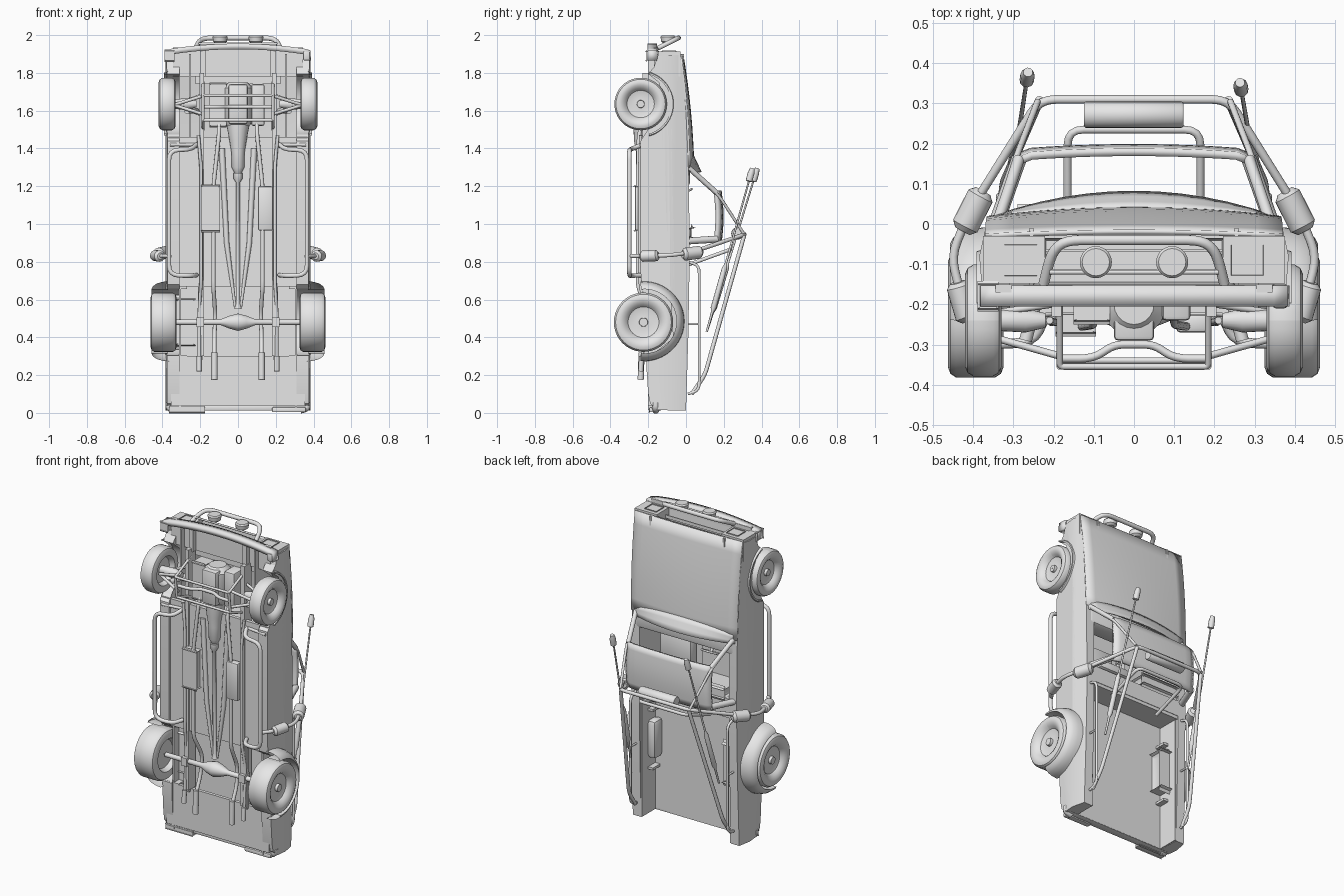
import bpy, bmesh, math
from mathutils import Vector

if "Cube" in bpy.data.objects:
    bpy.data.objects.remove(bpy.data.objects["Cube"])

# Pickup standing on its tail: z = forward, y = vehicle up, x = width
GREY = bpy.data.materials.new("body_grey")
GREY.diffuse_color = (0.8, 0.8, 0.8, 1)
GREY.use_nodes = True
GREY.node_tree.nodes["Principled BSDF"].inputs["Base Color"].default_value = GREY.diffuse_color

def finish(name, bm, angle=35):
    bmesh.ops.recalc_face_normals(bm, faces=bm.faces[:])
    me = bpy.data.meshes.new(name)
    bm.to_mesh(me); bm.free()
    me.materials.append(GREY)
    ob = bpy.data.objects.new(name, me)
    bpy.context.collection.objects.link(ob)
    bpy.ops.object.select_all(action='DESELECT')
    ob.select_set(True)
    bpy.context.view_layer.objects.active = ob
    bpy.ops.object.shade_smooth_by_angle(angle=math.radians(angle))
    return ob

def sides(mirror):
    return (1, -1) if mirror else (1,)

def box(name, x, y, z, mirror=False, bevel=0, inset=None):
    for s in sides(mirror):
        bm = bmesh.new()
        bmesh.ops.create_cube(bm, size=1)
        for v in bm.verts:
            v.co = Vector((s * (x[0] + (v.co.x + .5) * (x[1] - x[0])),
                           y[0] + (v.co.y + .5) * (y[1] - y[0]),
                           z[0] + (v.co.z + .5) * (z[1] - z[0])))
        if inset:   # recess the face that looks forward
            f = max(bm.faces, key=lambda f: f.calc_center_median().z)
            bmesh.ops.inset_region(bm, faces=[f], thickness=inset[0])
            bmesh.ops.translate(bm, verts=f.verts[:], vec=(0, 0, -inset[1]))
        if bevel:
            bmesh.ops.bevel(bm, geom=bm.edges[:], offset=bevel, segments=2, affect='EDGES', profile=.5)
        finish(name, bm)

def tube(name, pts, r, mirror=False, bend=.04, closed=False):
    """Round bar; r may be one radius or one radius per point."""
    P = [Vector(p) for p in pts]
    if isinstance(r, (list, tuple)):
        R = list(r)
    else:
        out = [P[0]]
        for a, b, c in zip(P, P[1:], P[2:]):
            da, dc = a - b, c - b
            p = b + da.normalized() * min(bend, da.length * .45)
            q = b + dc.normalized() * min(bend, dc.length * .45)
            out += [(1-t)**2 * p + 2*t*(1-t) * b + t*t * q for t in (0, .25, .5, .75, 1)]
        P = out + [P[-1]]
        R = [r] * len(P)
    for s in sides(mirror):
        cu = bpy.data.curves.new(name, 'CURVE')
        cu.dimensions = '3D'
        cu.bevel_depth = 1
        cu.bevel_resolution = 8 if max(R) > .025 else 3
        cu.use_fill_caps = True
        sp = cu.splines.new('POLY')
        sp.points.add(len(P) - 1)
        sp.use_cyclic_u = closed
        for pt, p, rr in zip(sp.points, P, R):
            pt.co = (s * p.x, p.y, p.z, 1)
            pt.radius = rr
        sp.use_smooth = True
        cu.materials.append(GREY)
        bpy.context.collection.objects.link(bpy.data.objects.new(name, cu))

def grid(name, fn, nu, nv, thick=0):
    bm = bmesh.new()
    V = [[bm.verts.new(fn(i / nu, j / nv)) for j in range(nv + 1)] for i in range(nu + 1)]
    for i in range(nu):
        for j in range(nv):
            bm.faces.new((V[i][j], V[i+1][j], V[i+1][j+1], V[i][j+1]))
    ob = finish(name, bm)
    if thick:
        m = ob.modifiers.new("thick", 'SOLIDIFY')
        m.thickness = thick
        m.offset = 0
    return ob

def lathe(name, cy, cz, prof, a0=0, a1=360, n=40):
    """Profile of (x, radius) swept about a sideways axis, both sides."""
    for s in (1, -1):
        def fn(u, v):
            x, r = prof[round(u * (len(prof) - 1))]
            a = math.radians(a0 + (a1 - a0) * v)
            return (s * x, cy + r * math.sin(a), cz + r * math.cos(a))
        grid(name, fn, len(prof) - 1, n)

def arch(cy, cz, r, base):
    a = math.asin((base - cy) / r)
    return [(cy + r * math.sin(t), cz + r * math.cos(t))
            for t in [math.pi - a + (2*a - math.pi) * i / 18 for i in range(19)]]

# Side panels with wheel arches cut in, shoulder line and tapered top
prof = ([(0.0, .012), (-.15, .015), (-.19, .05), (-.2, .1), (-.21, .25)] + arch(-.225, .48, .178, -.21)
        + [(-.235, .68), (-.24, .74), (-.24, 1.44)] + arch(-.24, 1.635, .165, -.2)
        + [(-.17, 1.83), (-.15, 1.89), (-.04, 1.895), (-.03, 1.89), (0.0, 1.65), (.014, 1.3), (.02, .85), (.012, .4)])
for s in (1, -1):
    bm = bmesh.new()
    lo = [bm.verts.new((.31, y, z)) for y, z in prof]
    hi = [bm.verts.new((.385, y, z)) for y, z in prof]
    n = len(prof)
    bm.faces.new(lo); bm.faces.new(hi[::-1])
    for i in range(n):
        bm.faces.new((lo[i], lo[(i+1) % n], hi[(i+1) % n], hi[i]))
    bmesh.ops.triangulate(bm, faces=bm.faces[:])
    bmesh.ops.bisect_plane(bm, geom=bm.verts[:] + bm.edges[:] + bm.faces[:], plane_co=(0, -.08, 0), plane_no=(0, 1, 0))
    for v in bm.verts:
        d = v.co.y + .08
        if v.co.x > .35:
            v.co.x -= d * .22 if d > 0 else -d * .08
        v.co.x *= s
    finish("side_panel", bm, 20)

# Wheels, rear wider and taller than front
for nm, cy, cz, R, x0, x1 in (("front_wheel", -.24, 1.635, .139, .33, .42), ("rear_wheel", -.225, .48, .157, .325, .463)):
    lathe(nm, cy, cz, [(x0 + .03, .001), (x0 + .03, .55*R), (x0, .64*R), (x0, .84*R), (x0 + .006, .94*R), (x0 + .02, R),
        (x1 - .02, R), (x1 - .006, .94*R), (x1, .84*R), (x1 - .003, .72*R), (x1 - .014, .6*R), (x1 - .03, .52*R),
        (x1 - .036, .35*R), (x1 - .034, .15*R), (x1 - .018, .14*R), (x1 - .018, .001)])
# Fender flares
lathe("rear_flare", -.22, .485, [(.365, .212), (.4, .209), (.43, .2), (.45, .186), (.458, .17), (.37, .17)], -6, 186, 24)
lathe("front_flare", -.24, 1.635, [(.37, .178), (.392, .172), (.392, .163), (.35, .163)], 15, 165, 24)
box("rear_well_wall", (.27, .366), (-.2, -.06), (.655, .67), True)
box("rear_well_back", (.27, .366), (-.2, -.06), (.29, .305), True)

# Hood, cowl and nose
def hood(u, v):
    w = 2 * u - 1
    x = .365 + .006 * v
    return (x * w, -.03 + .044 * (1 - v*v) + (.024 - .014 * v) * (1 - w*w), 1.3 + .6 * v)
grid("hood", hood, 12, 8, .012)
def cowl(u, v):
    w = 2 * u - 1
    return (.35 * w, .018 + (.022 + .04 * v) * (1 - w*w), 1.33 - .055 * v + .03 * (1 - w*w) * (1 - v))
grid("cowl", cowl, 12, 3, .006)
box("headlight_housing", (.222, .376), (-.148, -.03), (1.78, 1.912), True)
box("headlight", (.242, .322), (-.128, -.052), (1.89, 1.918), True, 0, (.005, .025))
box("grille_housing", (-.225, .225), (-.15, -.035), (1.74, 1.9), False, 0, (.008, .07))
for y in (-.065, -.115):
    box("grille_slat", (-.22, .22), (y - .003, y + .003), (1.86, 1.88))
box("front_inner_fender", (.25, .26), (-.2, -.01), (1.44, 1.9), True)
box("front_valance", (-.345, .345), (-.17, -.15), (1.78, 1.935))
box("firewall", (-.35, .35), (-.22, .01), (1.4, 1.43))

# Front bumper, bowed, with a front face and ends wrapped round the corners
def bumper(u, v):
    w = 2 * u - 1
    ang = min(1, abs(w) / .94)
    z = 1.94 - .03 * ang * ang - (.045 if abs(w) > .99 else 0)
    return (.372 * ang * (1 if w > 0 else -1), -.205 + .052 * v, z)
grid("front_bumper", bumper, 32, 1, .03)
box("bumper_end", (.345, .382), (-.21, -.15), (1.865, 1.915), True, .008)
box("bumper_mount", (.17, .2), (-.2, -.16), (1.78, 1.93), True)

# Bull bar with two lamps
tube("bull_bar", [(-.225, -.15, 1.93), (-.205, -.07, 1.97), (-.17, -.04, 1.985), (.17, -.04, 1.985), (.205, -.07, 1.97), (.225, -.15, 1.93)], .013)
tube("bull_bar_cross", [(-.21, -.12, 1.955), (.21, -.12, 1.955)], .006)
tube("bull_lamp", [(.095, -.095, 1.955), (.095, -.095, 1.965), (.095, -.095, 1.99), (.095, -.095, 1.998)], [.022, .036, .04, .034], True)

# Cab: pillars, roof, rear wall, floor
tube("front_pillar", [(.337, .012, 1.3), (.286, .162, 1.165)], .014, True)
tube("rear_pillar", [(.34, .01, .91), (.285, .165, .92)], .019, True)
def roof(u, v):
    w = 2 * u - 1
    return (.292 * w, .167 + .01 * math.sin(math.pi * v) + .012 * (1 - w*w) - (.012 if abs(w) > .95 else 0), .9 + .275 * v)
grid("roof", roof, 16, 8, .02)
box("cab_rear_wall", (-.35, .35), (-.2, .015), (.8, .84))
box("cab_rear_shelf", (-.35, .35), (-.01, .018), (.82, .92))
box("cab_floor", (-.368, .368), (-.222, -.2), (.67, 1.46))
box("dashboard", (-.335, .335), (-.1, .02), (1.2, 1.32), False, .015)
box("seat_base", (.05, .27), (-.19, -.12), (.95, 1.15), True, .02)
box("seat_back", (.05, .27), (-.17, .03), (.925, .98), True, .02)
ring = [(-.16 + .055 * math.cos(a), -.02 + .05 * math.sin(a), 1.16 + .025 * math.sin(a)) for a in [i * math.pi / 10 for i in range(20)]]
tube("steering_wheel", ring, [.006] * 20, closed=True)
tube("steering_column", [(-.16, -.02, 1.16), (-.16, -.06, 1.24)], .009)

# Cargo bed, open at the tail
box("bed_floor", (-.31, .31), (-.15, -.13), (.015, .82))
box("bed_inner_wall", (.303, .312), (-.2, .0), (.015, .82), True)
box("bed_wheel_box", (.25, .31), (-.14, -.05), (.36, .6), True, .025)
box("tail_sill", (-.36, .36), (-.18, -.13), (.012, .04), False, .006)
box("tail_underside", (-.355, .355), (-.2, -.18), (.04, .3))
box("rear_bumper", (.18, .36), (-.195, -.16), (.004, .03), True, .006)
tube("bumper_stop", [(.33, -.16, .015), (.365, -.16, .025), (.365, -.16, .055)], .02, True)
tube("bed_rail", [(.335, .01, .1), (.335, .07, .12), (.335, .07, .78), (.335, .01, .8)], .008, True)
tube("bed_rail_post", [(.335, .0, .47), (.335, .07, .47)], .006, True)

# Roll cage
tube("main_hoop", [(-.36, -.3, .83), (-.42, -.22, .83), (-.455, -.08, .835), (-.41, .03, .85), (-.235, .31, .945),
     (.235, .31, .945), (.41, .03, .85), (.455, -.08, .835), (.42, -.22, .83), (.36, -.3, .83)], .011)
tube("rear_stay", [(.235, .308, .94), (.325, .1, .2), (.33, .03, .1)], .011, True)
tube("front_stay", [(.24, .305, .95), (.29, .175, 1.15), (.335, .03, 1.285)], .008, True)
tube("inner_hoop", [(-.165, .0, .78), (-.165, .235, .865), (.165, .235, .865), (.165, .0, .78)], .01)
tube("light_bar", [(-.125, .272, .95), (-.12, .272, .95), (.118, .272, .95), (.123, .272, .95)], [.029, .033, .033, .029])
tube("light_bracket", [(.085, .31, .945), (.085, .27, .95)], .006, True)
tube("upper_pad", [(.375, .082, .85), (.382, .07, .85), (.42, -.005, .84), (.427, -.018, .84)], [.02, .034, .034, .02], True)
tube("lower_pad", [(.44, -.145, .835), (.437, -.155, .833), (.415, -.23, .83), (.41, -.24, .83)], [.018, .03, .03, .018], True)

# Whip aerials with thick lower sleeve and square tip
for s, dy in ((1, 0), (-1, .025)):
    A, B = Vector((s * .305, .11, .43)), Vector((s * .265, .345 + dy, 1.27))
    at = [A.lerp(B, t) for t in (0, .12, .15, .4, .43, .945, .95, 1, 1.03)]
    tube("aerial", at, [.006, .007, .015, .014, .006, .005, .018, .018, .012])

# Side step loops
tube("side_step", [(.22, -.23, .73), (.25, -.295, .725), (.365, -.3, .73), (.365, -.3, 1.39), (.25, -.295, 1.395), (.22, -.23, 1.42)], .012, True, .05)
tube("step_strut", [(.2, -.22, 1.42), (.36, -.24, 1.42)], .009, True)

# Drivetrain
tube("engine", [(0, -.2, 1.5), (0, -.2, 1.55), (0, -.2, 1.72), (0, -.2, 1.75)], [.05, .08, .08, .05])
box("oil_pan", (-.05, .05), (-.29, -.18), (1.53, 1.74), False, .01)
box("engine_block", (.07, .14), (-.24, -.06), (1.52, 1.74), True, .01)
tube("gearbox", [(0, -.22, 1.52), (0, -.23, 1.44), (0, -.23, 1.38), (0, -.23, 1.3), (0, -.23, 1.27)], [.06, .045, .035, .034, .018])
tube("drive_shaft", [(0, -.235, 1.27), (0, -.235, 1.24), (0, -.235, 1.22), (0, -.228, .58), (0, -.226, .55)], [.024, .024, .011, .011, .02])
tube("tunnel_rib", [(.085, -.222, 1.4), (.06, -.225, .9), (.015, -.225, .56)], [.016, .014, .007], True)
tube("rear_axle", [(-.34, -.225, .48), (-.09, -.225, .48), (-.045, -.225, .48), (0, -.225, .48), (.045, -.225, .48), (.09, -.225, .48), (.34, -.225, .48)],
     [.014, .016, .034, .046, .034, .016, .014])
box("leaf_spring", (.188, .212), (-.215, -.2), (.28, .7), True)
box("spring_clamp", (.18, .22), (-.25, -.195), (.455, .505), True)
box("frame_rail", (.18, .205), (-.23, -.16), (.3, 1.8), True)
# Exhausts
tube("exhaust", [(.1, -.2, 1.6), (.1, -.25, 1.48), (.13, -.255, 1.2), (.13, -.255, .66), (.12, -.18, .52), (.125, -.19, .4), (.125, -.235, .3), (.125, -.24, .18)], .011, True)
box("muffler", (.105, .185), (-.27, -.225), (.965, 1.2), True, .01)
tube("exhaust_tip", [(.125, -.235, .32), (.125, -.24, .175)], .017, True)
tube("outer_pipe", [(.21, -.24, 1.47), (.195, -.245, 1.3), (.195, -.245, .7), (.205, -.22, .55), (.205, -.235, .22)], .009, True)
tube("outer_tip", [(.205, -.235, .3), (.205, -.24, .22)], .014, True)

# Front suspension and skid cage
tube("skid_frame", [(-.185, -.2, 1.75), (-.185, -.355, 1.68), (.185, -.355, 1.68), (.185, -.2, 1.75)], .008, False, .01)
tube("skid_frame_rear", [(-.185, -.2, 1.5), (-.185, -.34, 1.55), (.185, -.34, 1.55), (.185, -.2, 1.5)], .008, False, .01)
tube("skid_runner", [(.185, -.34, 1.55), (.185, -.355, 1.68)], .008, True)
tube("skid_diagonal", [(.18, -.335, 1.62), (.1, -.335, 1.62), (.05, -.3, 1.62), (0, -.3, 1.62)], .01, True)
for z in (1.58, 1.68):
    tube("lower_arm", [(.18, -.33, z), (.34, -.285, 1.63)], .009, True)
    tube("upper_arm", [(.2, -.2, z), (.34, -.22, 1.63)], .008, True)
tube("front_stub", [(.22, -.24, 1.635), (.27, -.24, 1.635), (.36, -.24, 1.635)], [.018, .03, .025], True)
tube("shock", [(.27, -.29, 1.6), (.22, -.1, 1.6)], .016, True)

# Turn bars into meshes
bpy.ops.object.select_all(action='DESELECT')
curves = [o for o in bpy.context.scene.objects if o.type == 'CURVE']
for o in curves:
    o.select_set(True)
bpy.context.view_layer.objects.active = curves[0]
bpy.ops.object.convert(target='MESH')
bpy.ops.object.shade_smooth_by_angle(angle=math.radians(40))
